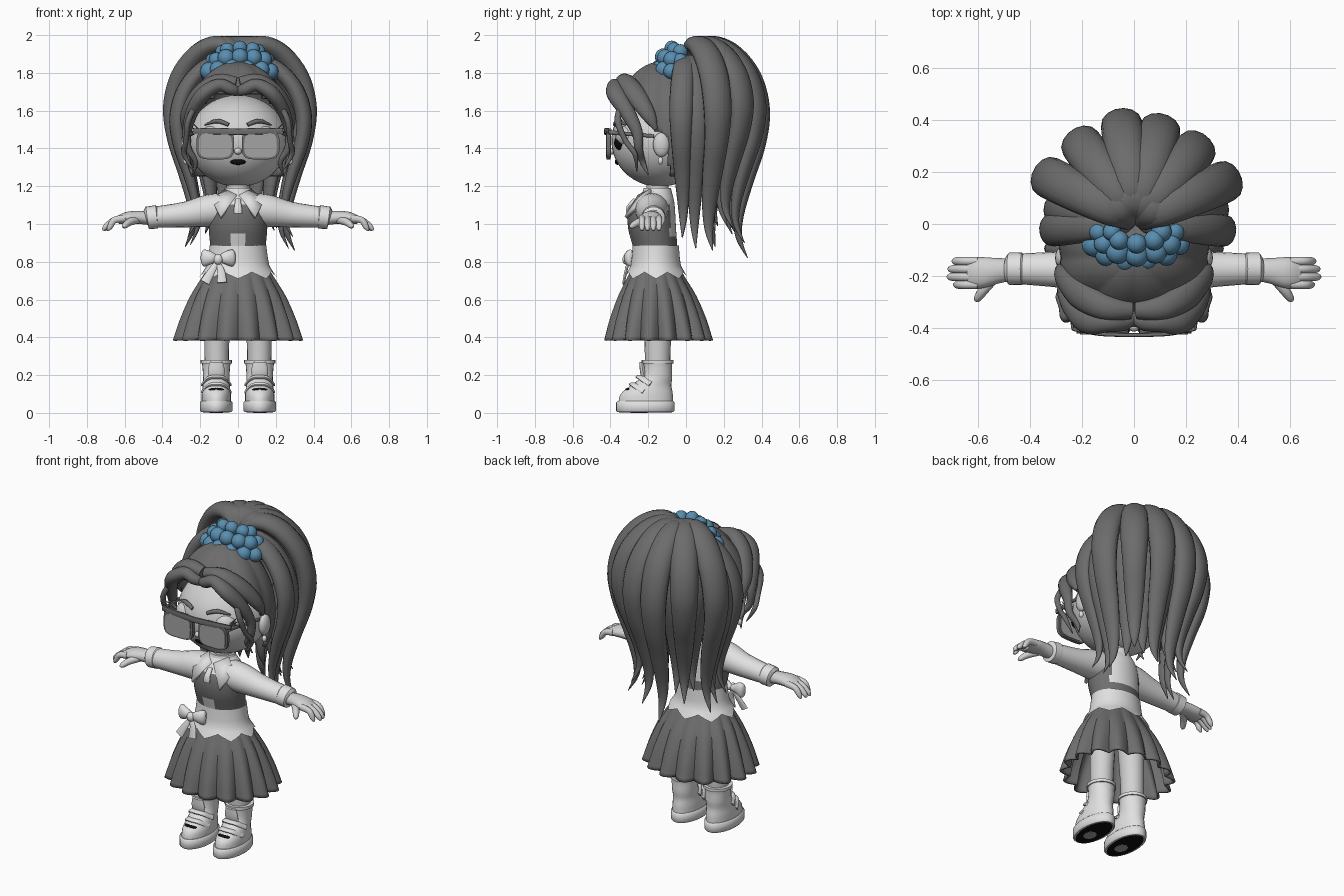
import bpy, bmesh, math, random
from mathutils import Vector

random.seed(4)
if "Cube" in bpy.data.objects:
    bpy.data.objects.remove(bpy.data.objects["Cube"])
parts = []


def material(name, r, g, b):
    m = bpy.data.materials.new(name)
    m.use_nodes = True
    m.diffuse_color = (r, g, b, 1)
    m.node_tree.nodes["Principled BSDF"].inputs["Base Color"].default_value = (r, g, b, 1)
    return m


HAIR = material("dark grey hair", .15, .15, .15)
SKIRT = material("dark grey cloth", .16, .16, .16)
WHITE = material("white cloth", .75, .75, .75)
SKIN = material("pale skin", .64, .64, .64)
LENS = material("grey lens", .37, .37, .37)
BLACK = material("black", .004, .004, .004)
BLUE = material("blue", .1, .27, .43)


def add(name, bm, *mats):
    bmesh.ops.recalc_face_normals(bm, faces=bm.faces)
    me = bpy.data.meshes.new(name)
    bm.to_mesh(me)
    bm.free()
    for m in mats:
        me.materials.append(m)
    ob = bpy.data.objects.new(name, me)
    bpy.context.collection.objects.link(ob)
    parts.append(ob)
    return ob


def smooth_rows(rows, steps):
    """Catmull-Rom interpolation of rows (x, y, z, half width, half depth)."""
    out = []
    for i in range(len(rows) - 1):
        a, b, c, d = rows[max(i - 1, 0)], rows[i], rows[i + 1], rows[min(i + 2, len(rows) - 1)]
        for k in range(steps):
            t = k / steps
            out.append([.5 * (2 * q + (r - p) * t + (2 * p - 5 * q + 4 * r - s) * t * t
                              + (3 * q - p - 3 * r + s) * t ** 3) for p, q, r, s in zip(a, b, c, d)])
    return out + [list(rows[-1])]


def tube(name, rows, mat, side=(1, 0, 0), axis=None, n=14, steps=4, wave=None, cap=True):
    rows = smooth_rows(rows, steps)
    bm, rings = bmesh.new(), []
    for i, r in enumerate(rows):
        tan = Vector(axis) if axis else Vector(rows[min(i + 1, len(rows) - 1)][:3]) - Vector(rows[max(i - 1, 0)][:3])
        b = tan.cross(Vector(side)).normalized()
        s = b.cross(tan).normalized()
        ring = []
        for k in range(n):
            a = math.tau * k / n
            f = wave(a, i / (len(rows) - 1)) if wave else 1
            ring.append(bm.verts.new(Vector(r[:3]) + f * (s * r[3] * math.cos(a) + b * r[4] * math.sin(a))))
        rings.append(ring)
    for p, q in zip(rings, rings[1:]):
        for k in range(n):
            bm.faces.new((p[k], p[(k + 1) % n], q[(k + 1) % n], q[k]))
    if cap:
        bm.faces.new(rings[0])
        bm.faces.new(rings[-1])
    return add(name, bm, mat)


def ball(name, loc, size, mat, seg=16):
    bm = bmesh.new()
    bmesh.ops.create_uvsphere(bm, u_segments=seg, v_segments=seg // 2 + 2, radius=1)
    for v in bm.verts:
        v.co = Vector(loc) + Vector(c * s for c, s in zip(v.co, size))
    return add(name, bm, mat)


def squarish(a, u):
    return (abs(math.cos(a)) ** 4 + abs(math.sin(a)) ** 4) ** -.25


UP = (0, 0, 1)

# Head and neck
ball("head", (0, -.14, 1.44), (.265, .255, .243), SKIN, 40)
ball("nose", (0, -.395, 1.385), (.02, .018, .018), SKIN)
tube("neck", [(0, -.15, 1.1, .06, .06), (0, -.15, 1.24, .06, .06)], SKIN)
ball("mouth", (0, -.363, 1.33), (.042, .014, .017), BLACK)

# Scalp hair with raised locks, open over the face and ears
bm = bmesh.new()
bmesh.ops.create_uvsphere(bm, u_segments=96, v_segments=40, radius=1)
for v in bm.verts:
    f = .97 + .06 * abs(math.sin(4 * math.atan2(v.co.y, v.co.x)))
    v.co = Vector((v.co.x * .29 * f, -.13 + v.co.y * .265 * f, 1.46 + v.co.z * .4))
gone = []
for face in bm.faces:
    c = face.calc_center_median()
    if c.z < 1.24 or (c.y < -.09 and c.z < 1.33 - 1.12 * c.y):
        gone.append(face)
bmesh.ops.delete(bm, geom=gone, context='FACES')
scalp = add("scalp_hair", bm, HAIR)
scalp.modifiers.new("thickness", 'SOLIDIFY').thickness = .02

# Ponytail: outer and inner fans of tapering locks
lock = [(.02, 1.88, .05), (.1, 1.95, .07), (.22, 1.91, .083), (.325, 1.785, .088), (.372, 1.62, .085),
        (.358, 1.45, .073), (.305, 1.27, .06), (.265, 1.1, .042), (.265, .98, .025), (.31, .88, .003)]


def ponytail(name, angle, reach, drop, width, lower=0):
    a = math.radians(angle)
    out = Vector((math.cos(a), math.sin(a), 0))
    rows = []
    for r, z, w in lock:
        p = out * r * reach
        z = 1.88 + (z - 1.88) * (drop if z < 1.88 else 1) - lower
        rows.append((p.x + .005, p.y + .01, z, w * width, w * width * .7))
    tube(name, rows, HAIR, side=(-out.y, out.x, 0), steps=5)


for i, (angle, reach, drop) in enumerate([(24, 1.04, 1.02), (50, 1.0, .9), (75, 1, .98), (98, 1.03, 1.06),
                                          (125, 1, .93), (153, 1.03, 1.0)]):
    ponytail("ponytail_outer_%d" % i, angle, reach, drop, .92)
for i, angle in enumerate((38, 63, 88, 113, 138)):
    ponytail("ponytail_inner_%d" % i, angle, .76, random.uniform(.88, 1.02), .9)
for i, (angle, reach, drop) in enumerate([(-6, .93, .86), (186, .88, .86), (9, .86, .92), (171, .84, .9)]):
    ponytail("ponytail_side_%d" % i, angle, reach, drop, .72, .09)

# Scrunchie: draped rows of beads
for row, (count, rx, ry, z, size) in enumerate([(8, .18, .11, 1.825, .046), (7, .145, .09, 1.885, .043),
                                                (5, .095, .045, 1.932, .038)]):
    for k in range(count):
        a = math.pi * (1 + k / (count - 1))
        s = size * random.uniform(.85, 1.08)
        ball("scrunchie_bead_%d_%d" % (row, k), (.01 + rx * math.cos(a), -.03 + ry * math.sin(a),
             z - .02 * math.cos(a) ** 2), (s, s, s), BLUE)

for sx, tag in ((1, "left"), (-1, "right")):
    def limb(name, rows, mat, side=(0, 1, 0), **kw):
        return tube(tag + "_" + name, [(sx * r[0], *r[1:]) for r in rows], mat, side, **kw)

    def lump(name, loc, size, mat):
        return ball(tag + "_" + name, (sx * loc[0], *loc[1:]), size, mat)

    # Fringe waves and loose tendrils
    limb("fringe_wave", [(.0, -.36, 1.7, .022, .025), (.04, -.375, 1.715, .035, .033), (.1, -.375, 1.735, .04, .035),
                         (.18, -.37, 1.69, .052, .04), (.24, -.315, 1.6, .043, .035), (.27, -.26, 1.49, .03, .025),
                         (.265, -.25, 1.4, .022, .02), (.225, -.23, 1.33, .016, .014), (.24, -.2, 1.26, .003, .003)],
         HAIR, steps=5)
    limb("fringe_top", [(.01, -.33, 1.745, .035, .035), (.11, -.32, 1.755, .05, .04), (.21, -.27, 1.69, .055, .038),
                        (.275, -.2, 1.58, .04, .03), (.285, -.16, 1.5, .01, .01)], HAIR)
    limb("tendril", [(.23, -.35, 1.62, .015, .015), (.265, -.36, 1.54, .018, .016), (.275, -.32, 1.44, .014, .014),
                     (.285, -.27, 1.37, .014, .014), (.235, -.26, 1.28, .003, .003)], HAIR)

    # Ears, eyes and brows
    lump("ear", (.275, -.13, 1.42), (.028, .045, .065), SKIN)
    lump("earring", (.277, -.135, 1.335), (.014, .014, .02), WHITE)
    lump("eye", (.125, -.31, 1.465), (.075, .065, .06), SKIN)
    lump("pupil", (.125, -.345, 1.43), (.04, .036, .04), BLACK)
    limb("eyebrow", [(.05, -.376, 1.525, .012, .01), (.11, -.358, 1.545, .014, .012),
                     (.175, -.32, 1.525, .004, .004)], HAIR)
    for k in range(3):
        limb("eyelash_%d" % k, [(.19, -.34, 1.48, .009, .007), (.235 + .008 * k, -.355, 1.53 - .02 * k, .002, .002)], HAIR)

    # Glasses
    limb("glasses_rim", [(.12, -.4, 1.42, .1, .078), (.12, -.42, 1.42, .1, .078)], SKIRT,
         (1, 0, 0), axis=(0, 1, 0), n=32, steps=1, wave=squarish)
    limb("glasses_lens", [(.12, -.396, 1.417, .087, .066), (.12, -.424, 1.417, .087, .066)], LENS,
         (1, 0, 0), axis=(0, 1, 0), n=32, steps=1, wave=squarish)
    limb("glasses_brow_bar", [(0, -.426, 1.488, .008, .017), (.13, -.422, 1.492, .008, .017),
                              (.235, -.402, 1.492, .008, .013)], SKIRT, wave=squarish)
    limb("glasses_temple", [(.232, -.405, 1.485, .008, .012), (.266, -.17, 1.465, .007, .009)], SKIRT, (1, 0, 0), steps=1)

    # Sleeves, cuffs and hands
    limb("sleeve", [(.06, -.18, 1.08, .09, .085), (.16, -.18, 1.07, .085, .085), (.28, -.175, 1.05, .07, .068),
                    (.45, -.172, 1.035, .058, .055)], WHITE, n=20)
    limb("cuff", [(.425, -.172, 1.038, .055, .052), (.43, -.172, 1.038, .063, .062), (.48, -.172, 1.032, .062, .06),
                  (.487, -.172, 1.03, .05, .045)], WHITE, n=20, steps=1)
    limb("palm", [(.47, -.175, 1.03, .042, .036), (.53, -.18, 1.035, .05, .035), (.59, -.187, 1.032, .06, .032),
                  (.635, -.19, 1.02, .052, .022)], SKIN)
    for k in range(4):
        y, tip = -.233 + .03 * k, (.69, .713, .71, .695)[k]
        limb("finger_%d" % k, [(.6, y, 1.03, .017, .02), (.655, y, 1.02, .017, .018), (tip - .012, y, .985, .015, .015),
                               (tip, y, .965, .006, .006)], SKIN)
    limb("thumb", [(.53, -.2, 1.025, .02, .022), (.575, -.25, 1.01, .02, .02), (.6, -.285, .99, .015, .015),
                   (.605, -.295, .98, .005, .005)], SKIN)

    # Collar flap
    bm = bmesh.new()
    flap = [(.008, -.255, 1.155), (.07, -.19, 1.185), (.14, -.235, 1.13), (.095, -.325, 1.04)]
    bm.faces.new([bm.verts.new((sx * x, y, z)) for x, y, z in flap])
    add(tag + "_collar", bm, WHITE).modifiers.new("thickness", 'SOLIDIFY').thickness = .02

    # Legs and boots
    limb("leg", [(.112, -.15, .2, .064, .066), (.112, -.15, .38, .066, .07), (.1, -.15, .65, .075, .08)], SKIN, (1, 0, 0), n=20)
    x = .115
    level = dict(side=(1, 0, 0), axis=UP)
    limb("sole_patch", [(x, -.25, 0, .035, .045), (x, -.25, .004, .035, .045)], LENS, n=8, steps=1, **level)
    limb("sole_bottom", [(x, -.215, .002, .07, .14), (x, -.215, .008, .07, .14)], BLACK, n=32, steps=1, **level)
    limb("sole", [(x, -.215, .004, .08, .148), (x, -.215, .012, .087, .155), (x, -.215, .055, .087, .155),
                  (x, -.215, .064, .078, .146)], WHITE, n=32, steps=1, **level)
    limb("boot", [(x, -.213, .05, .077, .145), (x, -.208, .1, .077, .138), (x, -.185, .145, .072, .108),
                  (x, -.155, .19, .07, .082), (x, -.15, .25, .074, .076), (x, -.15, .275, .08, .082)],
         WHITE, n=24, **level)
    limb("boot_tongue", [(x, -.215, .17, .04, .015), (x, -.228, .22, .045, .016), (x, -.235, .27, .035, .012)], WHITE, (1, 0, 0))
    limb("boot_trim", [(x, -.15, .262, .083, .085), (x, -.15, .28, .083, .085)], WHITE, n=24, steps=1, **level)
    lump("toe_slot", (x, -.3, .122), (.042, .022, .012), BLACK)
    for k, (y, z) in enumerate(((-.27, .146), (-.235, .185))):
        limb("boot_strap_%d" % k, [(.045, y + .05, z - .03, .02, .008), (.075, y, z, .02, .01), (x, y - .012, z + .005, .02, .011),
                                   (.155, y, z, .02, .01), (.185, y + .05, z - .03, .02, .008)], WHITE)

# Torso with painted bodice
torso = tube("torso", [(0, -.16, .74, .15, .115), (0, -.16, .85, .145, .115), (0, -.18, .98, .155, .127),
                       (0, -.18, 1.07, .15, .122), (0, -.165, 1.13, .12, .1), (0, -.155, 1.18, .068, .068)],
             WHITE, axis=UP, n=48, steps=8)
torso.data.materials.append(SKIRT)
for f in torso.data.polygons:
    c = f.center
    front = c.y < -.085 and .88 < c.z < 1.1 and not (abs(c.x) < .03 and c.z < .955)
    if front or (c.y >= -.085 and .885 < c.z < .93):
        f.material_index = 1
tube("neckband", [(0, -.152, 1.14, .085, .085), (0, -.152, 1.19, .072, .072)], WHITE, axis=UP, n=24, steps=2)
tube("neck_tie", [(0, -.27, 1.13, .014, .01), (0, -.305, 1.09, .02, .01), (0, -.31, 1.055, .022, .008)], WHITE, steps=2)

# Pleated skirt and zigzag sash
skirt = tube("skirt", [(0, -.16, .78, .152, .12), (0, -.158, .72, .19, .152), (0, -.152, .62, .25, .205),
                       (0, -.148, .5, .3, .25), (0, -.145, .385, .335, .28)], SKIRT, axis=UP, n=144, cap=False,
             wave=lambda a, u: 1 + u * .15 * (abs(math.sin(8 * a)) - .68))
skirt.modifiers.new("thickness", 'SOLIDIFY').thickness = .012
sash = tube("sash", [(0, -.16, .885, .15, .122), (0, -.16, .85, .154, .125), (0, -.16, .78, .166, .133),
                     (0, -.159, .745, .19, .155)], WHITE, axis=UP, n=48, steps=2, cap=False)
for k, v in enumerate(sash.data.vertices[-48:]):
    drop = abs(k % 6 - 3) / 3 * .035
    v.co.z -= drop
    v.co.x *= 1 + drop * 3
    v.co.y = -.159 + (v.co.y + .159) * (1 + drop * 3)

# Bow at the waist
for s, tag in ((1, "left"), (-1, "right")):
    tube(tag + "_bow_loop", [(-.105, -.3, .815, .015, .015), (-.105 + s * .04, -.305, .82, .035, .025),
                             (-.105 + s * .075, -.295, .82, .045, .025), (-.105 + s * .088, -.29, .82, .028, .012)],
         WHITE, side=UP)
    tube(tag + "_bow_tail", [(-.11, -.305, .8, .012, .008), (-.115 + s * .025, -.318, .75, .02, .008),
                             (-.13 + s * .045, -.33, .69, .026, .007)], WHITE)
ball("bow_knot", (-.105, -.315, .812), (.025, .022, .028), WHITE)

# Smooth shading with crisp edges
bpy.ops.object.select_all(action='DESELECT')
for ob in parts:
    ob.select_set(True)
bpy.context.view_layer.objects.active = parts[0]
bpy.ops.object.shade_smooth_by_angle(angle=math.radians(45))
